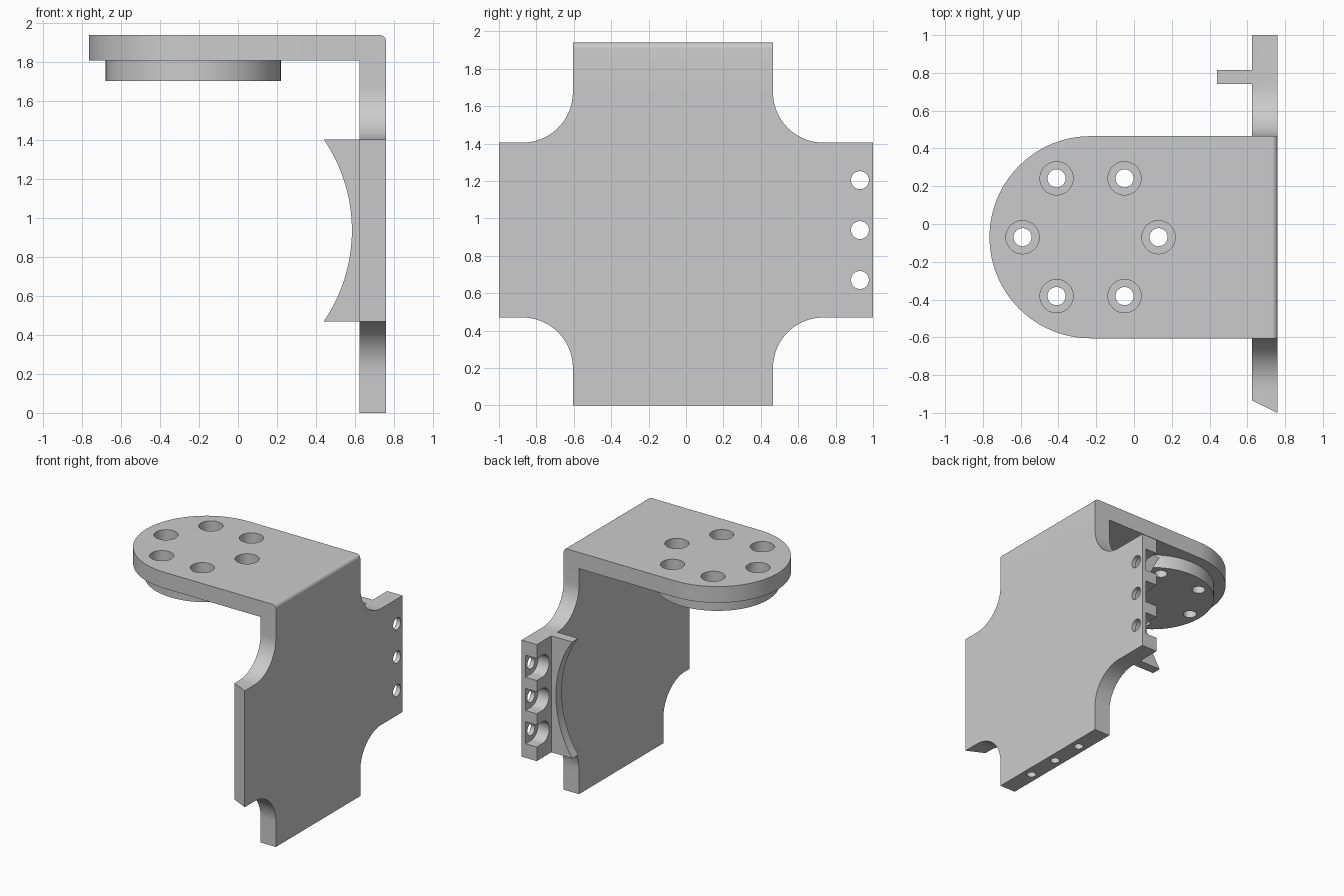
import bpy, bmesh
from math import pi, cos, sin, atan2, radians

cube = bpy.data.objects.get("Cube")
if cube:
    bpy.data.objects.remove(cube, do_unlink=True)

# Main dimensions
MID_Y, HALF = -0.07, 0.535          # centre line and half width of the bracket
IN_X, OUT_X = 0.625, 0.76           # inner and outer face of the wall
LOW, HIGH, TOP = 0.47, 1.405, 1.94  # side wing heights and overall height
MID_Z = (LOW + HIGH) / 2
PITCH = 0.267
BORE, COUNTERBORE = 0.048, 0.088

grey = bpy.data.materials.new("plain grey")
grey.use_nodes = True
grey.diffuse_color = (0.6, 0.6, 0.6, 1)
grey.node_tree.nodes["Principled BSDF"].inputs["Base Color"].default_value = grey.diffuse_color


def arc(cx, cy, r, start, end, steps=24):
    angles = [radians(start + (end - start) * i / steps) for i in range(steps + 1)]
    return [(cx + r * cos(a), cy + r * sin(a)) for a in angles]


def circle(cx, cy, r):
    return arc(cx, cy, r, 0, 360, 40)[:-1]


def prism(name, outline, axis, start, end, bevel_edge=None):
    """Extrude an outline along an axis: x takes (y, z), y takes (x, z), z takes (x, y)."""
    place = {"x": lambda p, t: (t, p[0], p[1]),
             "y": lambda p, t: (p[0], t, p[1]),
             "z": lambda p, t: (p[0], p[1], t)}[axis]
    bm = bmesh.new()
    near = [bm.verts.new(place(p, start)) for p in outline]
    far = [bm.verts.new(place(p, end)) for p in outline]
    bm.faces.new(near)
    bm.faces.new(far[::-1])
    for i in range(len(near)):
        j = (i + 1) % len(near)
        bm.faces.new((near[i], far[i], far[j], near[j]))
    bmesh.ops.recalc_face_normals(bm, faces=bm.faces)
    if bevel_edge:
        edges = [e for e in bm.edges if all(bevel_edge(v.co) for v in e.verts)]
        bmesh.ops.bevel(bm, geom=edges, offset=0.03, segments=6, profile=0.5, affect="EDGES")
    mesh = bpy.data.meshes.new(name)
    bm.to_mesh(mesh)
    bm.free()
    mesh.materials.append(grey)
    obj = bpy.data.objects.new(name, mesh)
    bpy.context.collection.objects.link(obj)
    return obj


def combine(target, tool, operation):
    mod = target.modifiers.new(operation, "BOOLEAN")
    mod.operation, mod.solver, mod.object = operation, "EXACT", tool
    bpy.context.view_layer.objects.active = target
    bpy.ops.object.modifier_apply(modifier=mod.name)
    bpy.data.objects.remove(tool, do_unlink=True)


# Cross-shaped wall with hollow rounded inner corners
R = 0.27
left, right = MID_Y - HALF, MID_Y + HALF
outline = [(left, 0), (right, 0)]
outline += arc(right + R, LOW - R, R, 180, 90)
outline += [(1, LOW), (1, HIGH)]
outline += arc(right + R, HIGH + R, R, 270, 180)
outline += [(right, TOP), (left, TOP)]
outline += arc(left - R, HIGH + R, R, 360, 270)
outline += [(-1, HIGH), (-1, LOW)]
outline += arc(left - R, LOW - R, R, 90, 0)
bracket = prism("bracket", outline, "x", IN_X, OUT_X,
                lambda co: co.x > OUT_X - 0.001 and co.z > TOP - 0.001)

# Round-ended top plate and the disk below it
DISK_X = -0.23
plate = arc(DISK_X, MID_Y, HALF, 90, 270, 48) + [(0.7, left), (0.7, right)]
combine(bracket, prism("top_plate", plate, "z", 1.81, TOP), "UNION")
disk = arc(DISK_X, MID_Y, 0.45, 0, 360, 72)[:-1]
combine(bracket, prism("mounting_disk", disk, "z", 1.705, 1.85), "UNION")

# Upright rib with a concave front edge
half_h, sag = (HIGH - LOW) / 2, 0.145
rib_r = (half_h ** 2 + sag ** 2) / (2 * sag)
rib_x = 0.585 - rib_r
sweep = atan2(half_h, 0.44 - rib_x) * 180 / pi
rib = arc(rib_x, MID_Z, rib_r, -sweep, sweep, 32) + [(0.69, HIGH), (0.69, LOW)]
combine(bracket, prism("rib", rib, "y", 0.74, 0.815), "UNION")

# Slanted end of the front wing
wedge = [(IN_X - 0.135, -0.87), (OUT_X, -1), (OUT_X, -1.1), (IN_X - 0.135, -1.1)]
combine(bracket, prism("wedge", wedge, "z", 0.3, 1.6), "DIFFERENCE")

# Six counterbored holes through plate and disk
for i in range(6):
    x = DISK_X + 0.36 * cos(i * pi / 3)
    y = MID_Y + 0.36 * sin(i * pi / 3)
    combine(bracket, prism("bore", circle(x, y, BORE), "z", 1.6, 2), "DIFFERENCE")
    combine(bracket, prism("counterbore", circle(x, y, COUNTERBORE), "z", 1.81, 2), "DIFFERENCE")

# Wing holes with open pockets, and blind holes in the bottom edge
for i in (-1, 0, 1):
    z = MID_Z + i * PITCH
    pocket = arc(0.93, z, COUNTERBORE, 90, 270) + [(1.1, z - COUNTERBORE), (1.1, z + COUNTERBORE)]
    combine(bracket, prism("bore", circle(0.93, z, BORE), "x", 0.5, 0.9), "DIFFERENCE")
    combine(bracket, prism("pocket", pocket, "x", 0.5, 0.725), "DIFFERENCE")
    hole = circle((IN_X + OUT_X) / 2, MID_Y + i * PITCH, 0.034)
    combine(bracket, prism("bottom_hole", hole, "z", -0.1, 0.25), "DIFFERENCE")

bpy.ops.object.select_all(action="DESELECT")
bracket.select_set(True)
bpy.context.view_layer.objects.active = bracket
bpy.ops.object.shade_smooth_by_angle(angle=radians(30))
